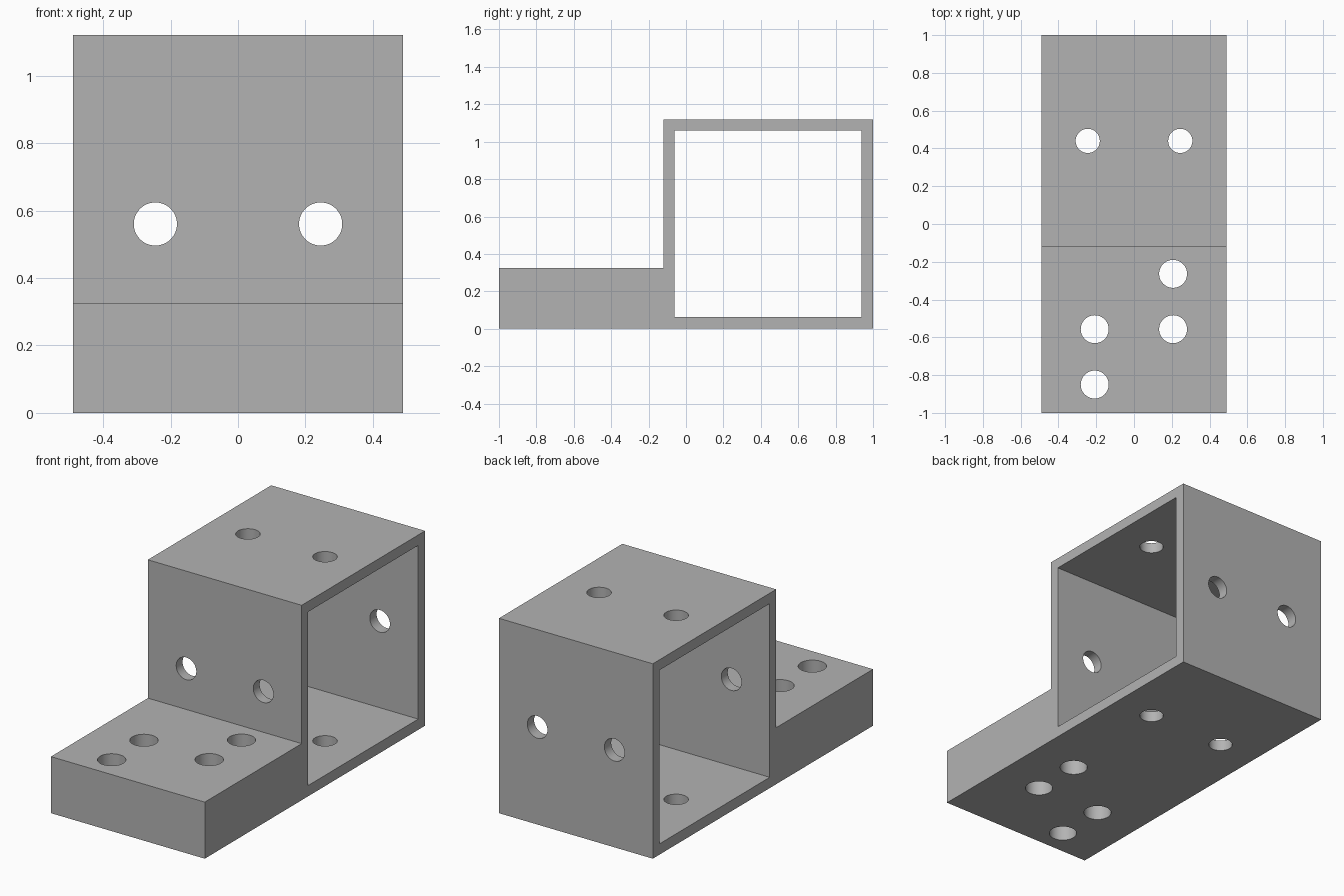
import bpy, bmesh
from math import pi, radians
from mathutils import Matrix

if "Cube" in bpy.data.objects:
    bpy.data.objects.remove(bpy.data.objects["Cube"], do_unlink=True)

HALF_WIDTH = 0.489

# plain grey metal
metal = bpy.data.materials.new("grey_metal")
metal.use_nodes = True
grey = (0.45, 0.45, 0.45, 1)
metal.diffuse_color = grey
metal.node_tree.nodes["Principled BSDF"].inputs["Base Color"].default_value = grey


def make_object(name, bm):
    bmesh.ops.recalc_face_normals(bm, faces=bm.faces)
    mesh = bpy.data.meshes.new(name)
    bm.to_mesh(mesh)
    bm.free()
    mesh.materials.append(metal)
    obj = bpy.data.objects.new(name, mesh)
    bpy.context.collection.objects.link(obj)
    return obj


def extrude_profile(name, profile, half):
    """Side profile of (y, z) points, extruded across x."""
    bm = bmesh.new()
    face = bm.faces.new([bm.verts.new((-half, y, z)) for y, z in profile])
    new = bmesh.ops.extrude_face_region(bm, geom=[face])["geom"]
    moved = [v for v in new if isinstance(v, bmesh.types.BMVert)]
    bmesh.ops.translate(bm, verts=moved, vec=(2 * half, 0, 0))
    return make_object(name, bm)


def cut(target, cutter):
    mod = target.modifiers.new("cut", "BOOLEAN")
    mod.operation = "DIFFERENCE"
    mod.solver = "EXACT"
    mod.object = cutter
    bpy.context.view_layer.objects.active = target
    bpy.ops.object.modifier_apply(modifier=mod.name)
    bpy.data.objects.remove(cutter, do_unlink=True)


def drill(target, centre, radius, along_y=False):
    bm = bmesh.new()
    turn = Matrix.Rotation(pi / 2 if along_y else 0, 4, "X")
    bmesh.ops.create_cone(bm, cap_ends=True, segments=48, radius1=radius,
                          radius2=radius, depth=4,
                          matrix=Matrix.Translation(centre) @ turn)
    drill_bit = make_object("drill_bit", bm)
    drill_bit.hide_render = True
    cut(target, drill_bit)


# stepped block: low foot in front, tall box behind
bracket = extrude_profile("mounting_bracket", [
    (-1, 0), (1, 0), (1, 1.12), (-0.12, 1.12), (-0.12, 0.325), (-1, 0.325)],
    HALF_WIDTH)

# square opening through the box, side to side
opening = extrude_profile("opening_cutter", [
    (-0.062, 0.062), (0.938, 0.062), (0.938, 1.06), (-0.062, 1.06)],
    HALF_WIDTH + 0.2)
opening.hide_render = True
cut(bracket, opening)

# paired holes through the box walls
for x in (-0.245, 0.245):
    drill(bracket, (x, 0.44, 0.56), 0.064)
    drill(bracket, (x, 0.44, 0.56), 0.064, along_y=True)

# staggered holes through the foot
for x, y in ((-0.208, -0.85), (-0.208, -0.557), (0.207, -0.557), (0.207, -0.264)):
    drill(bracket, (x, y, 0), 0.074)

# smooth hole walls, sharp corners
bpy.ops.object.select_all(action="DESELECT")
bracket.select_set(True)
bpy.context.view_layer.objects.active = bracket
bpy.ops.object.shade_smooth_by_angle(angle=radians(30))
